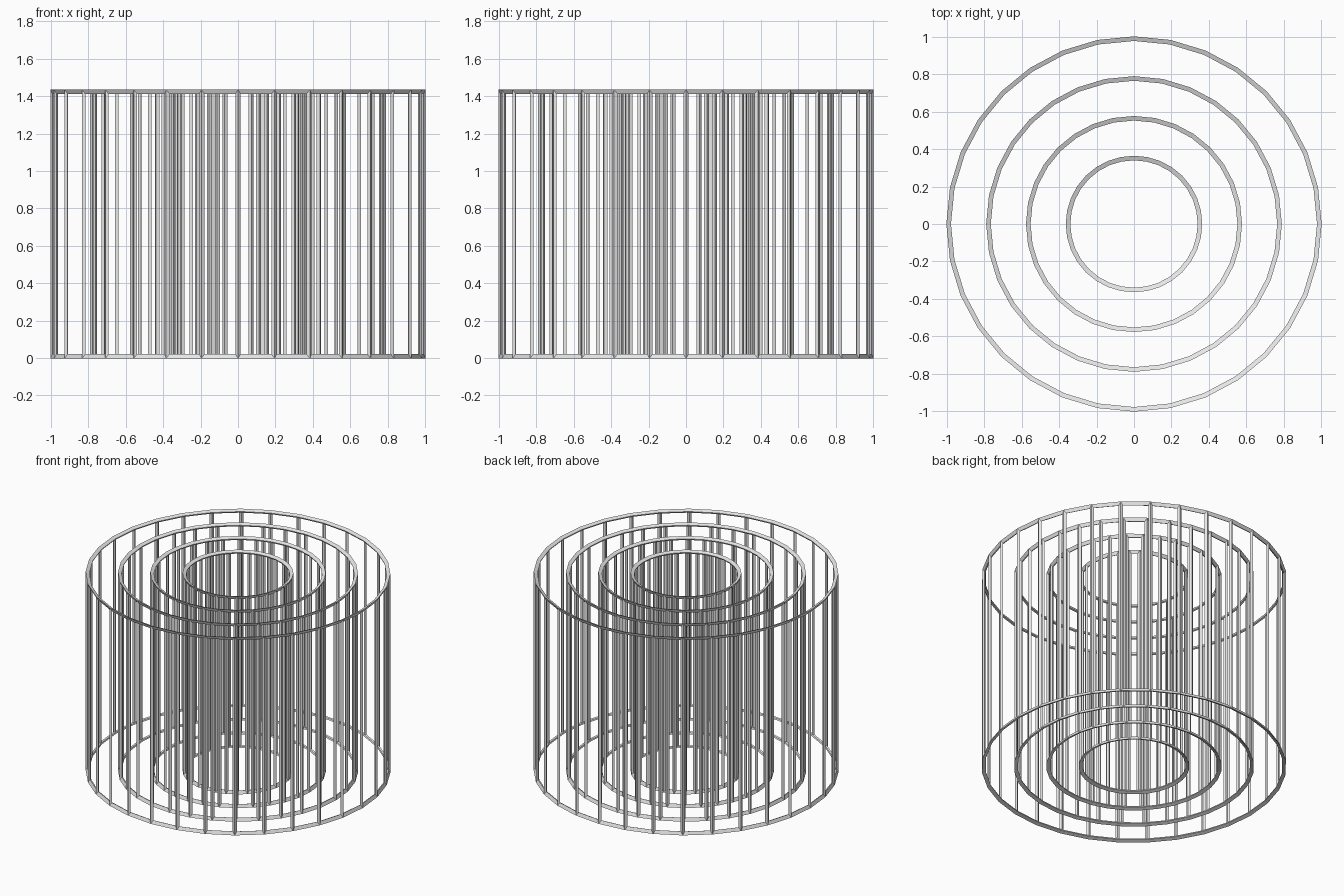
import bpy
import bmesh
from mathutils import Matrix

cube = bpy.data.objects.get("Cube")
if cube:
    bpy.data.objects.remove(cube, do_unlink=True)

# Shared dimensions
SCALE = 0.7092
THICK = 0.04 * SCALE
HEIGHT = 2.0 * SCALE
SIDES = 32

# Single grey finish
grey = bpy.data.materials.new("light_grey")
grey.use_nodes = True
colour = (0.8, 0.8, 0.8, 1.0)
grey.diffuse_color = colour
bsdf = next(n for n in grey.node_tree.nodes if n.type == 'BSDF_PRINCIPLED')
bsdf.inputs["Base Color"].default_value = colour


def wire_cage(name, radius):
    """Capped cylinder turned into a frame of two rings and upright bars."""
    bm = bmesh.new()
    # The frame swells a quarter of its thickness beyond the cylinder
    bmesh.ops.create_cone(
        bm, cap_ends=True, cap_tris=False, segments=SIDES,
        radius1=radius, radius2=radius, depth=HEIGHT,
        matrix=Matrix.Translation((0, 0, HEIGHT / 2 + THICK / 4)))
    mesh = bpy.data.meshes.new(name)
    bm.to_mesh(mesh)
    bm.free()
    mesh.materials.append(grey)
    obj = bpy.data.objects.new(name, mesh)
    bpy.context.scene.collection.objects.link(obj)
    wire = obj.modifiers.new("frame", 'WIREFRAME')
    wire.thickness = THICK
    wire.offset = 0.0
    wire.use_even_offset = True
    wire.use_replace = True


# Four concentric cages, from the outside in
for label, r in (("outer_cage", 1.4), ("second_cage", 1.1),
                 ("third_cage", 0.8), ("inner_cage", 0.5)):
    wire_cage(label, r * SCALE)
